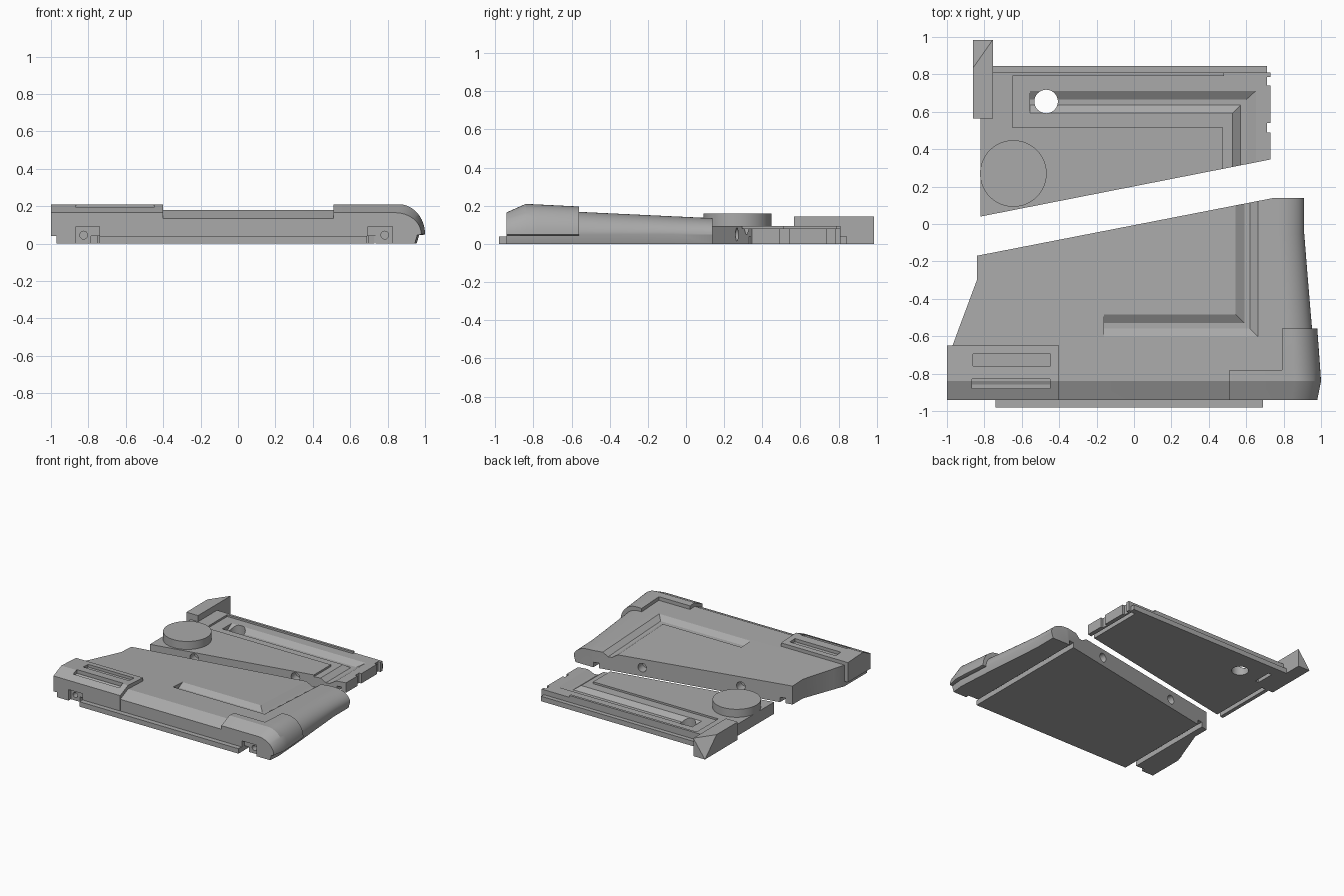
import bpy, bmesh, math
from mathutils import Matrix, Vector

if "Cube" in bpy.data.objects:
    bpy.data.objects.remove(bpy.data.objects["Cube"])

grey = bpy.data.materials.new("plain grey")
grey.diffuse_color = (0.4, 0.4, 0.4, 1)
grey.use_nodes = True
grey.node_tree.nodes["Principled BSDF"].inputs["Base Color"].default_value = grey.diffuse_color


def finish(name, bm):
    bmesh.ops.recalc_face_normals(bm, faces=bm.faces)
    me = bpy.data.meshes.new(name)
    bm.to_mesh(me)
    bm.free()
    ob = bpy.data.objects.new(name, me)
    me.materials.append(grey)
    bpy.context.collection.objects.link(ob)
    return ob


def loft(name, sections):
    """Closed solid through matching cross-sections."""
    bm = bmesh.new()
    rings = [[bm.verts.new(p) for p in s] for s in sections]
    n = len(rings[0])
    for a, b in zip(rings, rings[1:]):
        for i in range(n):
            j = (i + 1) % n
            bm.faces.new((a[i], a[j], b[j], b[i]))
    bm.faces.new(rings[0])
    bm.faces.new(rings[-1])
    return finish(name, bm)


def plan(name, pts, z0, z1):
    return loft(name, [[(x, y, z) for x, y in pts] for z in (z0, z1)])


def box(name, x0, x1, y0, y1, z0, z1):
    return plan(name, [(x0, y0), (x1, y0), (x1, y1), (x0, y1)], z0, z1)


def cyl(name, centre, r, depth, axis=(0, 0, 1), n=32):
    bm = bmesh.new()
    rot = Vector((0, 0, 1)).rotation_difference(Vector(axis)).to_matrix().to_4x4()
    bmesh.ops.create_cone(bm, cap_ends=True, segments=n, radius1=r, radius2=r,
                          depth=depth, matrix=Matrix.Translation(centre) @ rot)
    return finish(name, bm)


def cut(targets, cutters):
    """Subtract every cutter from every target, then drop the cutters."""
    for ob in targets:
        for c in cutters:
            m = ob.modifiers.new("cut", 'BOOLEAN')
            m.operation, m.solver, m.object = 'DIFFERENCE', 'EXACT', c
        dg = bpy.context.evaluated_depsgraph_get()
        me = bpy.data.meshes.new_from_object(ob.evaluated_get(dg))
        ob.modifiers.clear()
        ob.data = me
    for c in cutters:
        bpy.data.objects.remove(c)


def round_section(y, left, right, top, z0, rx=0.14, zs=0.05, n=12):
    """Cross-section with a rounded right shoulder."""
    pts = [(left, y, z0), (left, y, top)]
    for i in range(n + 1):
        a = math.pi / 2 * (1 - i / n)
        pts.append((right - rx + rx * math.cos(a), y, zs + (top - zs) * math.sin(a)))
    return pts + [(right - 0.015, y, z0)]


def groove(ys, xs, x_end, y_end, z_at, depth):
    """L-shaped channel cutter with sloping walls."""
    def ring(place):
        out = []
        for k, (x, y) in enumerate(zip(xs, ys)):
            px, py = place(x, y)
            out.append((px, py, z_at(py) + (-depth if k in (1, 2) else 0.002)))
        return out
    return loft("groove_cutter", [ring(lambda x, y: (x_end, y)),
                                  ring(lambda x, y: (x, y)),
                                  ring(lambda x, y: (x, y_end))])


# ---- front half: main shell ----
def top_z(y):
    return 0.168 - 0.033 * (y + 0.56) / 0.70


body = loft("front_body", [round_section(y, l, r, t, 0) for y, l, r, t in (
    (-0.94, -0.97, 0.96, 0.135), (-0.84, -0.97, 0.97, 0.18),
    (-0.65, -0.97, 0.958, top_z(-0.65)), (-0.56, -0.937, 0.952, top_z(-0.56)),
    (-0.30, -0.84, 0.93, top_z(-0.30)), (-0.05, -0.84, 0.91, top_z(-0.05)),
    (0.14, -0.84, 0.91, top_z(0.14)))])

# raised pad at front left
pad = loft("left_pad", [[(x, y, z) for y, z in (
    (-0.941, 0.04), (-0.941, 0.165), (-0.84, 0.21), (-0.65, 0.2), (-0.65, 0.04))]
    for x in (-1.0, -0.4)])

# raised wrap-around corner at front right
corner = loft("right_corner", [round_section(y, l, r, t, 0.045) for y, l, r, t in (
    (-0.941, 0.51, 0.98, 0.165), (-0.84, 0.51, 1.0, 0.21),
    (-0.781, 0.51, 0.996, 0.207), (-0.78, 0.79, 0.996, 0.207),
    (-0.56, 0.79, 0.98, 0.196))])

# slanted rear edge, L groove, underside channels and dowel holes
cut([body], [
    plan("slant_cutter", [(-1.2, -0.24), (0.95, 0.179), (0.95, 0.6), (-1.2, 0.6)], -0.1, 0.4),
    groove((-0.605, -0.56, -0.53, -0.48), (0.665, 0.62, 0.59, 0.54), -0.16, 0.3, top_z, 0.03),
    box("channel_cutter", -0.785, -0.74, -1.1, 0.3, -0.05, 0.04),
    box("channel_cutter", 0.69, 0.735, -1.1, 0.3, -0.05, 0.04),
] + [cyl("dowel_cutter", (x, 0.195 * x - 0.006, 0.07), 0.035, 0.16, (-0.195, 1, 0), 20)
     for x in (-0.43, 0.35)])

# front sockets with screw holes
cut([body, pad, corner], [
    box("socket_cutter", -0.865, -0.74, -1.1, -0.91, -0.05, 0.09),
    box("socket_cutter", 0.695, 0.825, -1.1, -0.91, -0.05, 0.09),
    cyl("screw_cutter", (-0.825, -0.9, 0.045), 0.021, 0.1, (0, 1, 0), 16),
    cyl("screw_cutter", (0.785, -0.9, 0.045), 0.021, 0.1, (0, 1, 0), 16)])

# slots in the pad
cut([pad], [box("slot_cutter", -0.86, -0.447, -0.76, -0.695, 0.18, 0.3),
            box("slot_cutter", -0.865, -0.45, -0.88, -0.83, 0.172, 0.3)])

box("front_lip", -0.74, 0.69, -0.98, -0.93, 0, 0.04)

# ---- rear half ----
plate = plan("rear_plate", [(-0.82, 0.04), (0.73, 0.345), (0.73, 0.81), (-0.82, 0.81)], 0, 0.095)
cut([plate], [
    plan("recess_cutter", [(-0.65, 0.79), (0.48, 0.79), (0.48, 0.9), (0.8, 0.9),
                           (0.8, 0.1), (0.475, 0.1), (0.475, 0.515), (-0.65, 0.515)], 0.08, 0.2),
    groove((0.715, 0.665, 0.635, 0.59), (0.655, 0.60, 0.57, 0.525), -0.555, 0.2,
           lambda y: 0.08, 0.03),
    cyl("hole_cutter", (-0.47, 0.655, 0.05), 0.063, 0.4),
    box("tooth_cutter", 0.71, 0.8, 0.49, 0.54, -0.1, 0.3),
    box("tooth_cutter", 0.71, 0.8, 0.74, 0.785, -0.1, 0.3),
    box("channel_cutter", 0.66, 0.695, 0.1, 1.0, -0.05, 0.04),
    box("channel_cutter", -0.79, -0.755, -0.1, 0.82, -0.05, 0.04),
    box("slot_cutter", -0.685, -0.655, 0.61, 0.76, -0.05, 0.03),
] + [cyl("dowel_cutter", (x, 0.201 + 0.197 * x, 0.05), 0.035, 0.16, (-0.197, 1, 0), 20)
     for x in (-0.47, 0.33)])

box("rear_lip", -0.755, 0.71, 0.80, 0.845, 0, 0.04)
cyl("round_knob", (-0.645, 0.27, 0.122), 0.178, 0.076, n=64)

# corner post with one corner sliced off
post = box("corner_post", -0.86, -0.755, 0.565, 0.985, 0, 0.145)
bm = bmesh.new()
bm.from_mesh(post.data)
a, b, c = Vector((-0.86, 0.835, 0.145)), Vector((-0.755, 0.985, 0.145)), Vector((-0.86, 0.985, 0))
normal = (b - a).cross(c - a)
if normal.z < 0:
    normal.negate()
bmesh.ops.bisect_plane(bm, geom=bm.verts[:] + bm.edges[:] + bm.faces[:], dist=1e-5,
                       plane_co=a, plane_no=normal, clear_outer=True)
bmesh.ops.holes_fill(bm, edges=[e for e in bm.edges if e.is_boundary])
bmesh.ops.recalc_face_normals(bm, faces=bm.faces)
bm.to_mesh(post.data)
bm.free()

# smooth the curved surfaces, keep edges sharp
for ob in bpy.context.collection.objects:
    ob.select_set(True)
bpy.context.view_layer.objects.active = body
bpy.ops.object.shade_smooth_by_angle(angle=math.radians(22))
